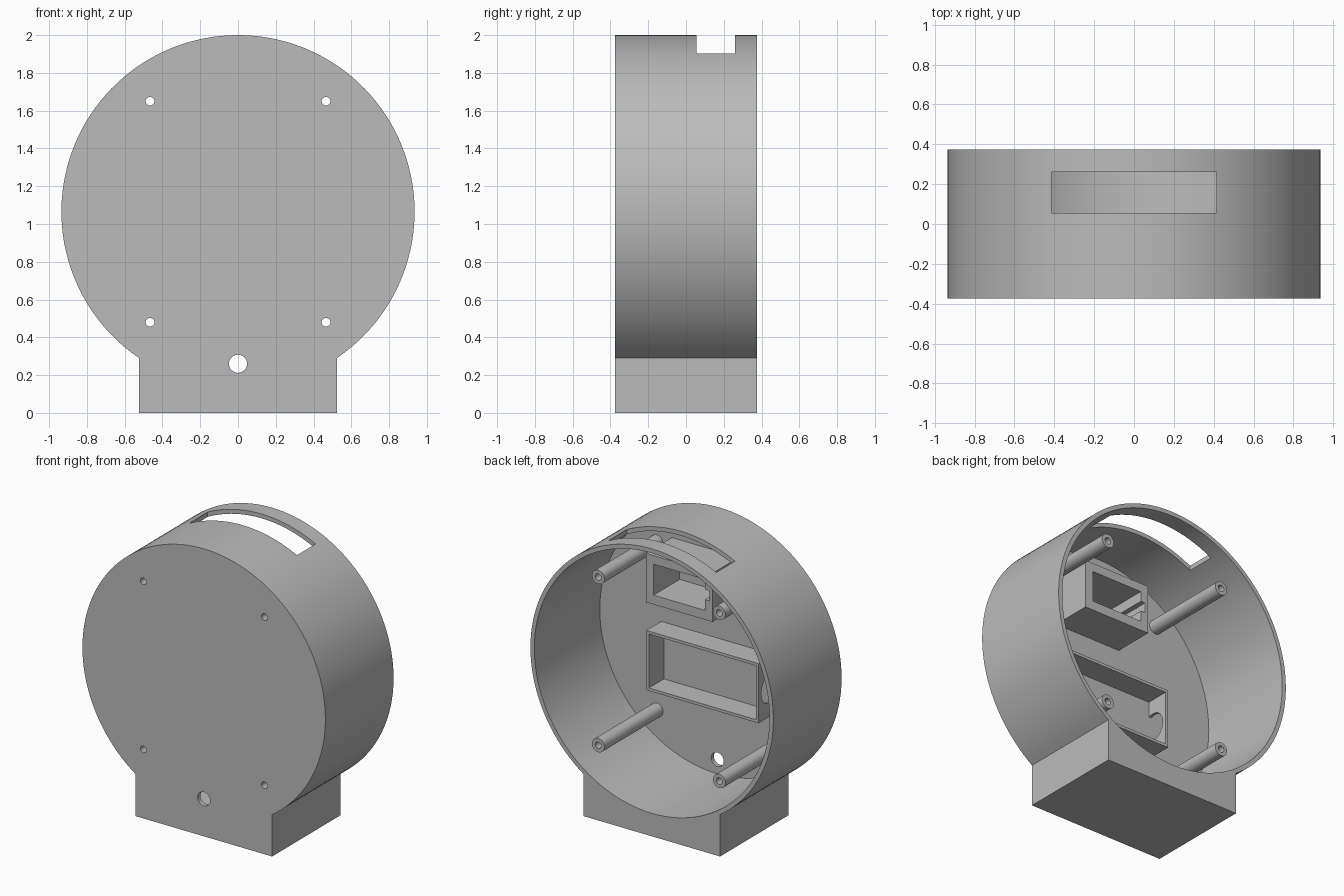
import bpy, bmesh, math
from mathutils import Matrix

if "Cube" in bpy.data.objects:
    bpy.data.objects.remove(bpy.data.objects["Cube"], do_unlink=True)

R, WALL, CZ = 0.935, 0.03, 1.065      # drum radius, wall thickness, axis height
FRONT, BACK = -0.375, 0.375
FLOOR = FRONT + WALL                  # inner face of the front plate

grey = bpy.data.materials.new("grey plastic")
grey.use_nodes = True
grey.diffuse_color = (0.5, 0.5, 0.5, 1)
grey.node_tree.nodes["Principled BSDF"].inputs["Base Color"].default_value = grey.diffuse_color


def finish(name, bm):
    bmesh.ops.recalc_face_normals(bm, faces=bm.faces)
    mesh = bpy.data.meshes.new(name)
    bm.to_mesh(mesh)
    bm.free()
    mesh.materials.append(grey)
    ob = bpy.data.objects.new(name, mesh)
    bpy.context.collection.objects.link(ob)
    return ob


def box(name, x, y, z):
    bm = bmesh.new()
    bmesh.ops.create_cube(bm, size=1)
    for v in bm.verts:
        for i, (lo, hi) in enumerate((x, y, z)):
            v.co[i] = hi if v.co[i] > 0 else lo
    return finish(name, bm)


def rod(name, r, x, z, y0, y1, sides=32):
    bm = bmesh.new()
    turn = Matrix.Translation((x, (y0 + y1) / 2, z)) @ Matrix.Rotation(math.pi / 2, 4, "X")
    bmesh.ops.create_cone(bm, cap_ends=True, segments=sides, radius1=r, radius2=r,
                          depth=y1 - y0, matrix=turn)
    return finish(name, bm)


def select(ob):
    bpy.ops.object.select_all(action="DESELECT")
    ob.select_set(True)
    bpy.context.view_layer.objects.active = ob


def cut(ob, *cutters):
    select(ob)
    for c in cutters:
        mod = ob.modifiers.new("cut", "BOOLEAN")
        mod.operation, mod.solver, mod.object = "DIFFERENCE", "EXACT", c
        bpy.ops.object.modifier_apply(modifier=mod.name)
        bpy.data.objects.remove(c, do_unlink=True)


def smooth(ob):
    select(ob)
    bpy.ops.object.shade_smooth_by_angle(angle=math.radians(30))


# Housing: round outline merged with a square foot, hollowed from the back
foot = 0.525
a = math.asin(foot / R)
steps = 108
bm = bmesh.new()
outline = [(-foot, 0), (foot, 0)]
for i in range(steps + 1):
    t = a + (2 * math.pi - 2 * a) * i / steps
    outline.append((R * math.sin(t), CZ - R * math.cos(t)))
face = bm.faces.new([bm.verts.new((x, FRONT, z)) for x, z in outline])
ext = bmesh.ops.extrude_face_region(bm, geom=[face])
bmesh.ops.translate(bm, vec=(0, BACK - FRONT, 0),
                    verts=[v for v in ext["geom"] if isinstance(v, bmesh.types.BMVert)])
housing = finish("housing", bm)

corners = [(sx * 0.466, CZ + sz * 0.585) for sx in (-1, 1) for sz in (-1, 1)]
cut(housing,
    rod("cavity", R - WALL, 0, CZ, FLOOR, 0.6, 120),
    box("top_slot", (-0.415, 0.415), (0.055, 0.26), (1.7, 2.1)),
    rod("cable_hole", 0.048, 0, 0.26, -0.5, -0.2),
    *[rod("screw_hole", 0.023, x, z, -0.5, -0.2, 24) for x, z in corners])
smooth(housing)

# Four hollow screw posts
for x, z in corners:
    post = rod("screw_post", 0.048, x, z, FLOOR, 0.3)
    cut(post, rod("bore", 0.023, x, z, -0.5, 0.5, 24))
    smooth(post)

# Socket holder with thick walls and a clip notch
holder = box("socket_holder", (-0.165, 0.35), (FLOOR, -0.058), (1.37, 1.71))
cut(holder,
    box("opening", (-0.105, 0.29), (-0.5, 0.1), (1.435, 1.65)),
    box("notch", (-0.14, -0.08), (-0.25, 0.1), (1.51, 1.58)))
box("socket_clip", (-0.106, -0.07), (-0.3, -0.2), (1.434, 1.5))

# Thin-walled tray with a rounded cable opening in one end
tray = box("tray_frame", (-0.432, 0.432), (FLOOR, -0.18), (0.69, 1.105))
side_hole = rod("side_hole", 0.1, 0, 0, -0.1, 0.1)
side_hole.data.transform(Matrix.Translation((-0.43, -0.31, 0.885))
                         @ Matrix.Rotation(math.pi / 2, 4, "Z"))
cut(tray,
    box("inside", (-0.412, 0.412), (-0.5, 0.1), (0.71, 1.085)),
    side_hole)
smooth(tray)
